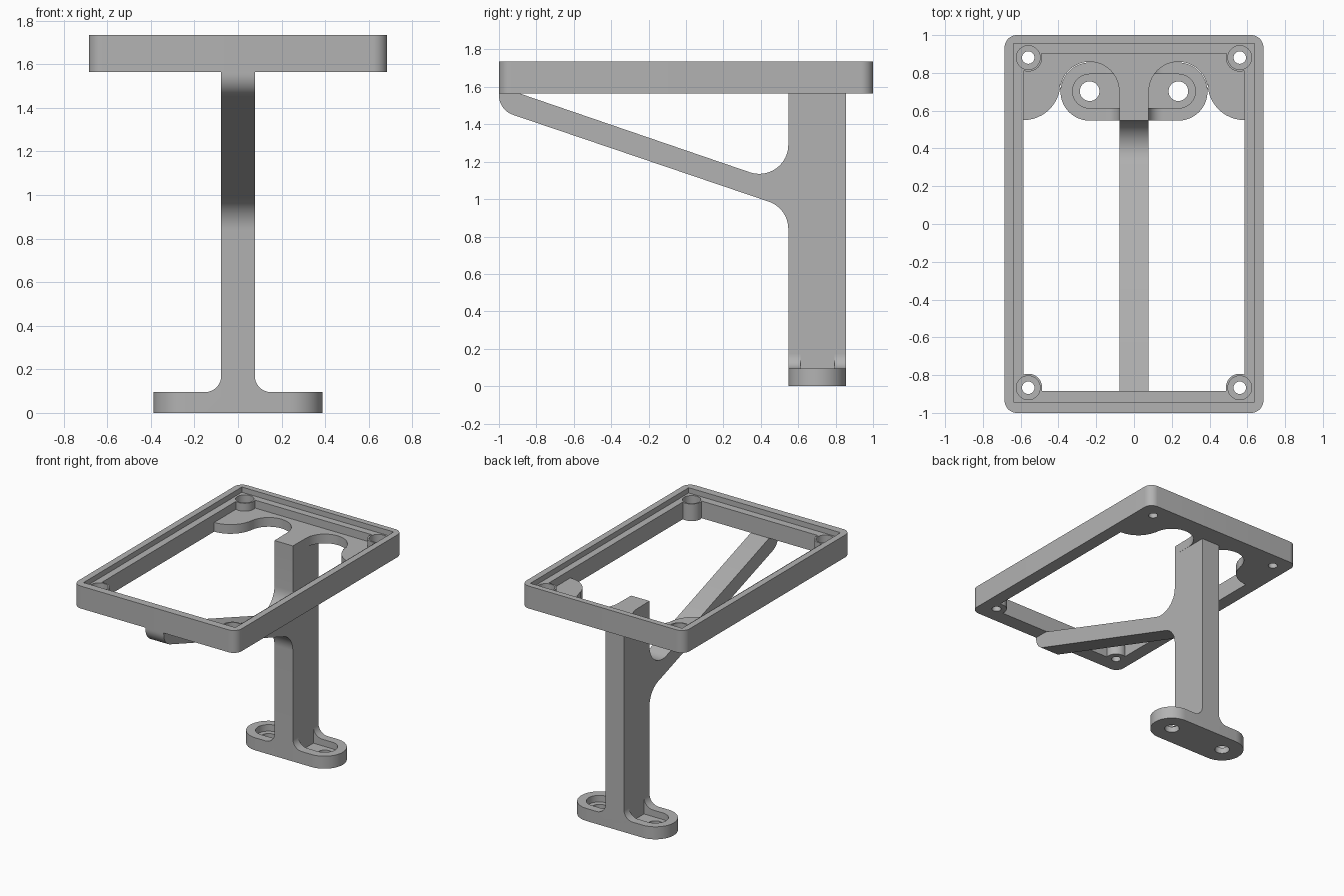
import bpy
import bmesh
from math import cos, sin, radians

if "Cube" in bpy.data.objects:
    bpy.data.objects.remove(bpy.data.objects["Cube"], do_unlink=True)

GREY = (0.45, 0.45, 0.45, 1)
grey = bpy.data.materials.new("plain grey")
grey.use_nodes = True
grey.diffuse_color = GREY
grey.node_tree.nodes["Principled BSDF"].inputs["Base Color"].default_value = GREY


def arc(cx, cy, r, start, end, steps=12):
    angles = [radians(start + (end - start) * i / steps) for i in range(steps + 1)]
    return [(cx + r * cos(a), cy + r * sin(a)) for a in angles]


def rect(x0, x1, y0, y1):
    return [(x0, y0), (x1, y0), (x1, y1), (x0, y1)]


def mirrored(half):
    return half + [(-x, y) for x, y in reversed(half)]


def prism(name, outline, low, high, axis="z"):
    """Extrude a 2D outline along one axis."""
    place = {"x": lambda a, b, c: (c, a, b),
             "y": lambda a, b, c: (a, c, b),
             "z": lambda a, b, c: (a, b, c)}[axis]
    bm = bmesh.new()
    face = bm.faces.new([bm.verts.new(place(a, b, low)) for a, b in outline])
    top = bmesh.ops.extrude_face_region(bm, geom=[face])["geom"]
    verts = [v for v in top if isinstance(v, bmesh.types.BMVert)]
    bmesh.ops.translate(bm, verts=verts, vec=place(0, 0, high - low))
    bmesh.ops.recalc_face_normals(bm, faces=bm.faces)
    mesh = bpy.data.meshes.new(name)
    bm.to_mesh(mesh)
    bm.free()
    mesh.materials.append(grey)
    obj = bpy.data.objects.new(name, mesh)
    bpy.context.collection.objects.link(obj)
    return obj


def disc(x, y, r, low, high):
    return prism("disc", arc(x, y, r, 0, 352.5, 47), low, high)


def combine(obj, tool, operation="DIFFERENCE"):
    mod = obj.modifiers.new("bool", "BOOLEAN")
    mod.operation, mod.object, mod.solver = operation, tool, "EXACT"
    bpy.context.view_layer.objects.active = obj
    bpy.ops.object.modifier_apply(modifier=mod.name)
    bpy.data.objects.remove(tool, do_unlink=True)


def finish(obj):
    bpy.ops.object.select_all(action="DESELECT")
    obj.select_set(True)
    bpy.context.view_layer.objects.active = obj
    bpy.ops.object.shade_smooth_by_angle(angle=radians(30))


BASE, PLATE, LEDGE, RIM = 1.565, 1.635, 1.695, 1.735
FRONT, BACK, HALF = 0.547, 0.855, 0.077
HOLE_X, HOLE_Y = 0.235, 0.703

# Rectangular tray frame with a stepped rim
corner = arc(0.62, -0.935, 0.065, -90, 0) + arc(0.62, 0.935, 0.065, 0, 90)
frame = prism("tray_frame", mirrored(corner), BASE, RIM)
combine(frame, prism("opening", rect(-0.585, 0.585, -0.885, 0.903), 1.4, 1.9))
combine(frame, prism("recess", rect(-0.637, 0.637, -0.942, 0.956), LEDGE, 1.9))

# Rear mounting web with scallops above the foot screws
web = [(0.61, 0.93), (0.61, 0.55)]
web += arc(0.585, 0.745, 0.195, 270, 180)
web += arc(HOLE_X, HOLE_Y, 0.156, 0, 180, 24)
web += [(HALF, FRONT)]
combine(frame, prism("web", mirrored(web), BASE, PLATE), "UNION")

# Corner screw bosses with pockets and through holes
bosses = [(side * 0.56, y) for side in (-1, 1) for y in (-0.867, 0.881)]
for x, y in bosses:
    combine(frame, disc(x, y, 0.074, BASE, LEDGE), "UNION")
for x, y in bosses:
    combine(frame, disc(x, y, 0.063, 1.615, 1.9))
    combine(frame, disc(x, y, 0.033, 1.4, 1.9))
finish(frame)

# Upright post and sloping support arm with filleted joints
side_profile = [(BACK, 0), (BACK, 1.6), (FRONT, 1.6)]
side_profile += arc(0.392, 1.29, 0.155, 0, -108.9)
side_profile += [(-0.89, BASE), (-1, BASE)]
side_profile += arc(-0.89, 1.555, 0.11, 180, 251.1)
side_profile += arc(0.392, 0.84, 0.155, 71.1, 0)
side_profile += [(FRONT, 0)]
finish(prism("post_and_arm", side_profile, -HALF, HALF, "x"))

# Foot: filleted front profile trimmed to a rounded plan
foot_profile = [(0.41, 0), (0.41, 0.095)] + arc(0.152, 0.17, 0.075, 270, 180)
foot = prism("foot", mirrored(foot_profile), FRONT, BACK, "y")
plan = mirrored(arc(HOLE_X, (FRONT + BACK) / 2, (BACK - FRONT) / 2, -90, 90, 24))
combine(foot, prism("plan", plan, -0.1, 0.4), "INTERSECT")
for side in (-1, 1):
    slot = arc(HOLE_X, HOLE_Y, 0.09, -90, 90, 24)
    slot += [(HALF, HOLE_Y + 0.09), (HALF, HOLE_Y - 0.09)]
    combine(foot, prism("slot", [(side * x, y) for x, y in slot], 0.045, 0.4))
    combine(foot, disc(side * HOLE_X, HOLE_Y, 0.052, -0.1, 0.4))
finish(foot)
